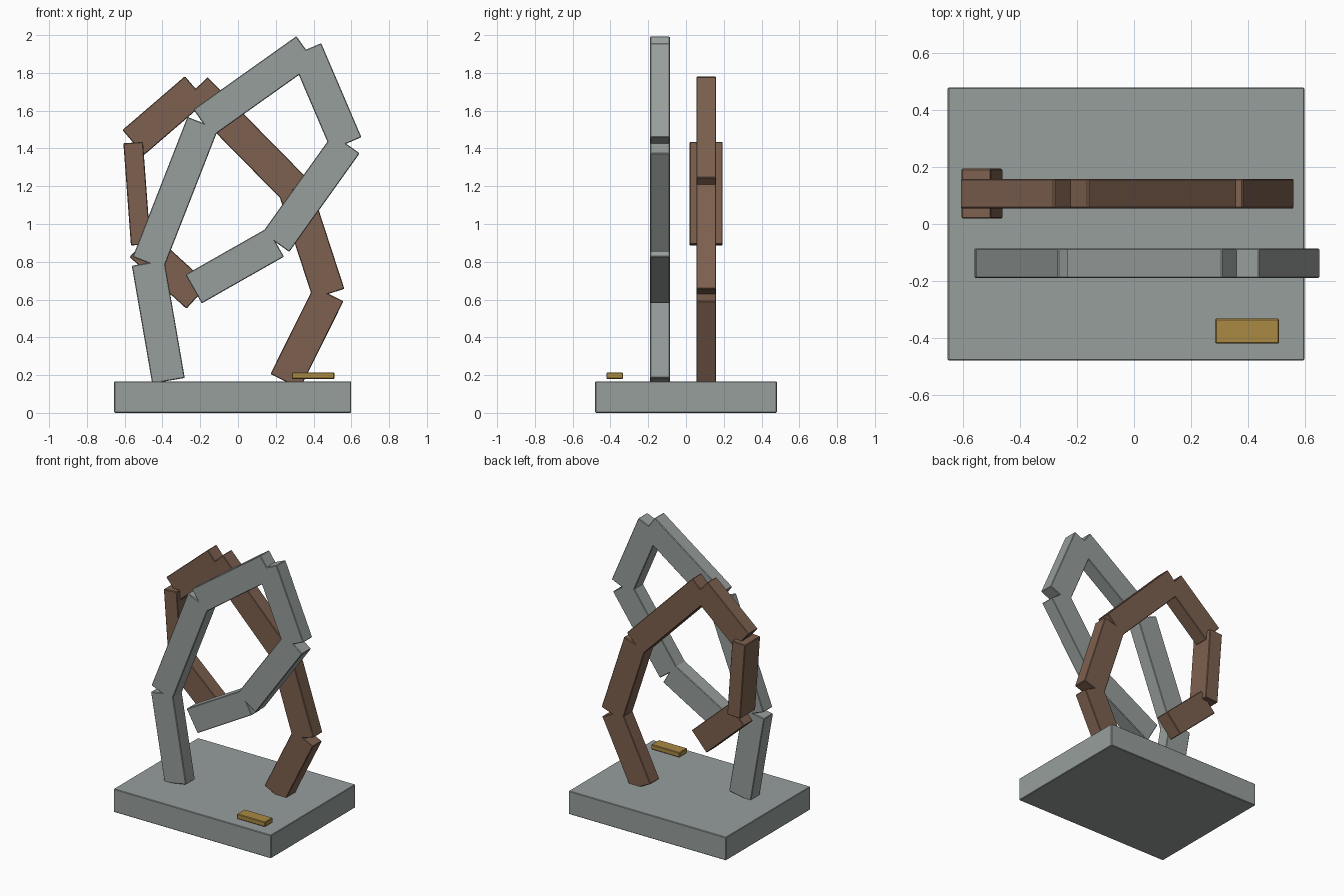
import bpy
from mathutils import Matrix, Vector

if "Cube" in bpy.data.objects:
    bpy.data.objects.remove(bpy.data.objects["Cube"])


def material(name, rgb):
    mat = bpy.data.materials.new(name)
    mat.use_nodes = True
    mat.diffuse_color = (*rgb, 1)
    mat.node_tree.nodes["Principled BSDF"].inputs["Base Color"].default_value = (*rgb, 1)
    return mat


grey = material("grey stone", (0.31, 0.345, 0.335))
brown = material("brown metal", (0.205, 0.118, 0.078))
gold = material("brass", (0.40, 0.25, 0.055))


def block(name, size, matrix, mat, bevel=0.004):
    """Box of a given size placed by a matrix, with softened edges."""
    bpy.ops.mesh.primitive_cube_add(size=1)
    obj = bpy.context.object
    obj.name = name
    obj.data.transform(Matrix.Diagonal((*size, 1)))
    obj.matrix_world = matrix
    obj.data.materials.append(mat)
    mod = obj.modifiers.new("soft edges", "BEVEL")
    mod.width = bevel
    mod.segments = 1
    return obj


WIDE, THIN = 0.175, 0.104


def chain(name, points, y, mat, turned=()):
    """Beams joined end to end in a plane of constant y; turned ones are rolled 90 degrees."""
    for i, (a, b) in enumerate(zip(points, points[1:])):
        start, end = Vector((a[0], y, a[1])), Vector((b[0], y, b[1]))
        along = (end - start).normalized()
        depth = Vector((0, 1, 0))
        across = depth.cross(along)
        turn = Matrix((across, depth, along)).transposed().to_4x4()
        place = Matrix.Translation((start + end) / 2) @ turn
        w, d = (THIN, WIDE) if i in turned else (WIDE, THIN)
        block(f"{name}_{i + 1}", (w, d, (end - start).length), place, mat)


# Base slab
block("base", (1.255, 0.962, 0.167), Matrix.Translation((-0.028, 0, 0.0835)), grey)

# Front arch of grey beams
chain("front_arch_beam", [(-0.368, 0.17), (-0.476, 0.794), (-0.186, 1.535), (0.36, 1.923),
                          (0.573, 1.425), (0.2, 0.903), (-0.235, 0.656)], -0.138, grey)

# Rear arch of brown beams, with one rolled on its side
chain("rear_arch_beam", [(0.25, 0.167), (0.48, 0.63), (0.299, 1.185), (-0.224, 1.716),
                         (-0.555, 1.431), (-0.515, 0.89), (-0.214, 0.616)], 0.107, brown, turned=(4,))

# Small plaque
block("plaque", (0.225, 0.088, 0.035), Matrix.Translation((0.398, -0.377, 0.197)), gold)
